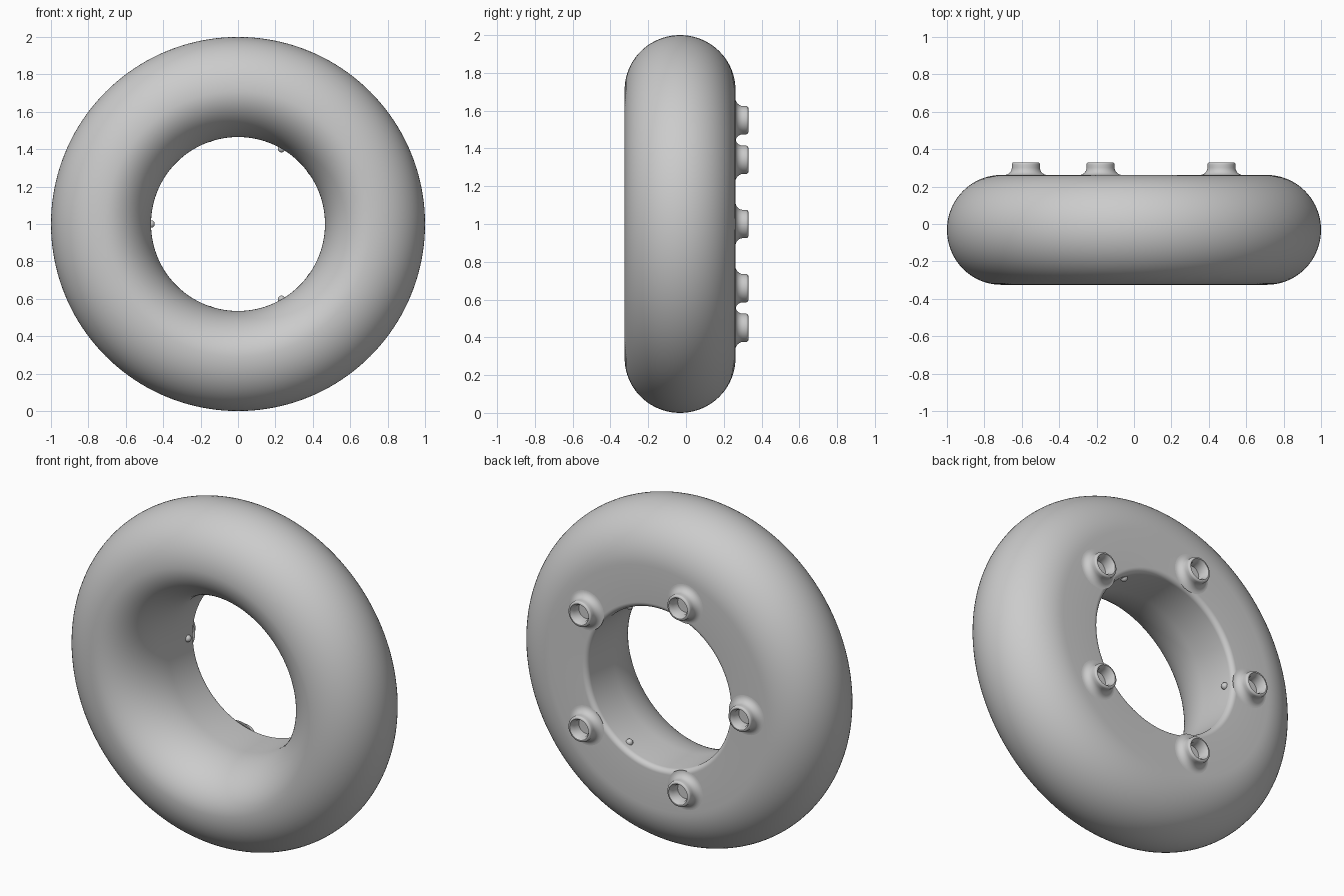
import bpy, bmesh
from math import sin, cos, pi, radians
from mathutils import Matrix, Vector

cube = bpy.data.objects.get("Cube")
if cube:
    bpy.data.objects.remove(cube, do_unlink=True)

grey = bpy.data.materials.new("plain_grey")
grey.use_nodes = True
grey.diffuse_color = (0.6, 0.6, 0.6, 1)
grey.node_tree.nodes["Principled BSDF"].inputs["Base Color"].default_value = (0.6, 0.6, 0.6, 1)

FRONT, BACK, BORE = -0.325, 0.262, 0.465


def arc(r, y, rr, ry, start, end, steps):
    """Elliptical arc of (radius, y) points, angles in degrees."""
    angles = [radians(start + (end - start) * i / steps) for i in range(steps + 1)]
    return [(r + rr * cos(a), y + ry * sin(a)) for a in angles]


def finish(name, bm):
    bmesh.ops.remove_doubles(bm, verts=bm.verts, dist=1e-5)
    bmesh.ops.recalc_face_normals(bm, faces=bm.faces)
    mesh = bpy.data.meshes.new(name)
    bm.to_mesh(mesh)
    bm.free()
    mesh.materials.append(grey)
    obj = bpy.data.objects.new(name, mesh)
    bpy.context.collection.objects.link(obj)
    bpy.ops.object.select_all(action="DESELECT")
    obj.select_set(True)
    bpy.context.view_layer.objects.active = obj
    bpy.ops.object.shade_smooth_by_angle(angle=radians(35))
    return obj


def lathe(name, profile, segments, closed):
    """Spin a (radius, y) profile around the y axis."""
    bm = bmesh.new()
    verts = [bm.verts.new((r, y, 0)) for r, y in profile]
    pairs = list(zip(verts, verts[1:]))
    if closed:
        pairs.append((verts[-1], verts[0]))
    edges = [bm.edges.new(p) for p in pairs]
    bmesh.ops.spin(bm, geom=verts + edges, cent=(0, 0, 0), axis=(0, 1, 0),
                   angle=2 * pi, steps=segments, use_merge=True)
    return finish(name, bm)


def polar(radius, degrees, y):
    a = radians(degrees)
    return Vector((radius * cos(a), y, 1 + radius * sin(a)))


# Ring body: round outside, flared front mouth, flat back with a small bore fillet
half = (BACK - FRONT) / 2
profile = arc(0.71, FRONT + half, 1 - 0.71, half, 90, -90, 40)
profile += arc(0.71, FRONT + 0.34, 0.71 - BORE, 0.34, 270, 180, 24)[1:]
profile += arc(BORE + 0.03, BACK - 0.03, 0.03, 0.03, 180, 90, 8)
ring = lathe("ring_body", profile, 160, True)
ring.location.z = 1

# Hollow mounting bosses on the back, with flared feet and a countersunk mouth
TOP = 0.33
boss = arc(0.115, BACK + 0.04, 0.04, 0.04, 270, 180, 8)
boss += arc(0.063, TOP - 0.012, 0.012, 0.012, 0, 90, 5)
boss += [(0.061, TOP), (0.048, TOP - 0.022), (0.048, BACK + 0.002), (0, BACK + 0.002)]
for i in range(5):
    lathe(f"mounting_boss_{i + 1}", boss, 40, False).location = polar(0.578, 180 + 72 * i, 0)

# Small round locating nubs inside the bore
for i in range(3):
    bm = bmesh.new()
    bmesh.ops.create_uvsphere(bm, u_segments=20, v_segments=12, radius=0.02)
    finish(f"bore_nub_{i + 1}", bm).location = polar(BORE, 180 + 120 * i, 0.195)
